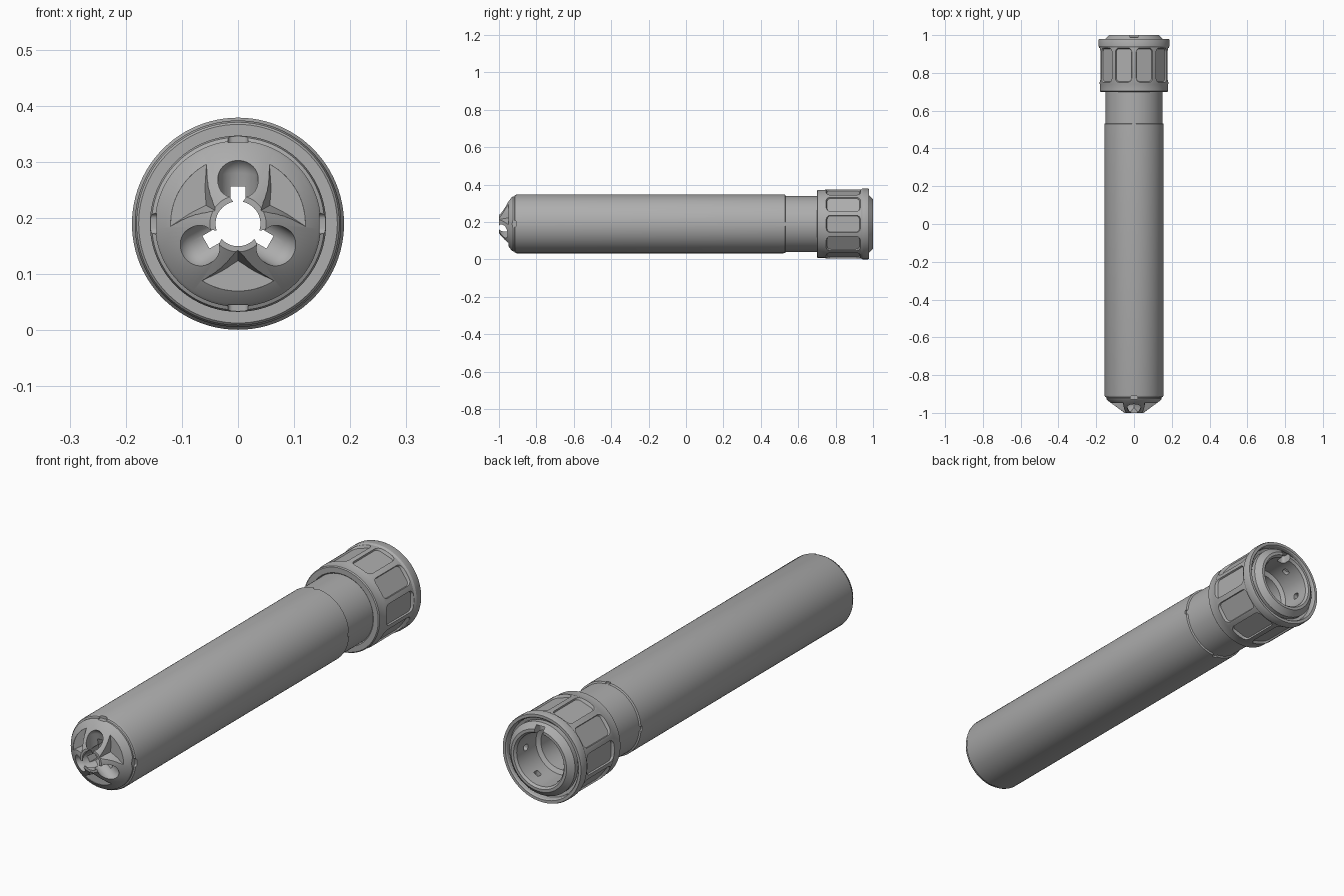
import bpy, bmesh
from math import sin, cos, pi, radians
from mathutils import Matrix, Vector

if "Cube" in bpy.data.objects:
    bpy.data.objects.remove(bpy.data.objects["Cube"])

AXIS = 0.19   # height of the long axis
SEG = 96

grey = bpy.data.materials.new("metal grey")
grey.use_nodes = True
colour = (0.42, 0.42, 0.42, 1)
grey.diffuse_color = colour
grey.node_tree.nodes["Principled BSDF"].inputs["Base Color"].default_value = colour


def radial(degrees):
    """Frame on the axis whose local z points outward, measured from the top."""
    return Matrix.Translation((0, 0, AXIS)) @ Matrix.Rotation(radians(degrees), 4, 'Y')


def finish(name, bm):
    bmesh.ops.recalc_face_normals(bm, faces=bm.faces)
    mesh = bpy.data.meshes.new(name)
    bm.to_mesh(mesh)
    bm.free()
    obj = bpy.data.objects.new(name, mesh)
    bpy.context.collection.objects.link(obj)
    return obj


def lathe(name, profile):
    """Revolve a closed (radius, y) profile around the long axis."""
    bm = bmesh.new()
    rings = []
    for i in range(SEG):
        a = 2 * pi * i / SEG
        rings.append([bm.verts.new((r * sin(a), y, AXIS + r * cos(a))) for r, y in profile])
    n = len(profile)
    for i in range(SEG):
        p, q = rings[i], rings[(i + 1) % SEG]
        for j in range(n):
            k = (j + 1) % n
            bm.faces.new((p[j], p[k], q[k], q[j]))
    return finish(name, bm)


def loft(name, low, high, matrix):
    """Solid between two matching outlines."""
    bm = bmesh.new()
    a = [bm.verts.new(matrix @ Vector(p)) for p in low]
    b = [bm.verts.new(matrix @ Vector(p)) for p in high]
    bm.faces.new(a)
    bm.faces.new(b)
    for i in range(len(a)):
        j = (i + 1) % len(a)
        bm.faces.new((a[i], a[j], b[j], b[i]))
    return finish(name, bm)


def rounded_rect(hx, y0, y1, corner, z):
    pts = []
    centres = ((hx - corner, y1 - corner), (corner - hx, y1 - corner),
               (corner - hx, y0 + corner), (hx - corner, y0 + corner))
    for q, (cx, cy) in enumerate(centres):
        for s in range(6):
            a = (q + s / 5) * pi / 2
            pts.append((cx + corner * cos(a), cy + corner * sin(a), z))
    return pts


def block(name, hx, y0, y1, z0, z1, angle):
    corner = min(hx, (y1 - y0) / 2) * 0.6
    return loft(name, rounded_rect(hx, y0, y1, corner, z0),
                rounded_rect(hx, y0, y1, corner, z1), radial(angle))


def petal(tip, half, outer, y):
    """Pocket outline: outer arc and two hollowed sides meeting near the axis."""
    end = Vector((outer * sin(half), outer * cos(half)))
    start = Vector((0, tip))
    arc = [(outer * sin(half * t / 8), y, outer * cos(half * t / 8)) for t in range(-8, 9)]
    side = []
    for t in range(1, 7):
        f = t / 6
        p = end.lerp(start, f)
        side.append((p.x * (1 - 0.25 * sin(pi * f) * f), y, p.y))
    left = [(-x, yy, z) for x, yy, z in reversed(side[:-1])]
    return arc + side + left


def groove(name, angle):
    """Capsule sinking toward the axis."""
    bm = bmesh.new()
    bmesh.ops.create_uvsphere(bm, u_segments=32, v_segments=20, radius=0.036)
    for v in bm.verts:
        if v.co.z < -0.0001:
            v.co.z -= 0.062
    bm.transform(radial(angle) @ Matrix.Translation((0, -0.974, 0.083))
                 @ Matrix.Rotation(radians(12), 4, 'X'))
    return finish(name, bm)


def carve(obj, cutters):
    for c in cutters:
        c.hide_render = True
        m = obj.modifiers.new("cut", 'BOOLEAN')
        m.operation = 'DIFFERENCE'
        m.solver = 'EXACT'
        m.object = c
    bpy.context.view_layer.update()
    graph = bpy.context.evaluated_depsgraph_get()
    mesh = bpy.data.meshes.new_from_object(obj.evaluated_get(graph))
    obj.modifiers.clear()
    obj.data = mesh
    for c in cutters:
        bpy.data.objects.remove(c)


def shade(obj):
    obj.data.materials.clear()
    obj.data.materials.append(grey)
    bpy.ops.object.select_all(action='DESELECT')
    obj.select_set(True)
    bpy.context.view_layer.objects.active = obj
    bpy.ops.object.shade_smooth_by_angle(angle=radians(28))


# Barrel: nose cone, long tube, neck, rear mouth and hollow inside
barrel = lathe("barrel", [
    (0.04, -1.0), (0.05, -1.0), (0.143, -0.932), (0.148, -0.925), (0.148, -0.918),
    (0.154, -0.915), (0.157, -0.905), (0.157, 0.53), (0.15, 0.533), (0.15, 0.952),
    (0.156, 0.957), (0.156, 0.977), (0.132, 1.0), (0.12, 1.0), (0.112, 0.99),
    (0.112, 0.86), (0.095, 0.85), (0.095, -0.88), (0.04, -0.89)])

cuts = []
for k in range(3):
    # Three grooves with vents, and three pockets between them
    cuts.append(groove("groove_cutter", 120 * k))
    cuts.append(block("vent_cutter", 0.013, -0.96, -0.86, 0.02, 0.066, 120 * k))
    cuts.append(loft("pocket_cutter", petal(0.066, 0.56, 0.12, -0.947),
                     petal(0.04, 0.64, 0.124, -1.02), radial(60 + 120 * k)))
for k in range(4):
    # Small notches at both ends of the tube
    cuts.append(block("front_notch_cutter", 0.018, -0.94, -0.908, 0.145, 0.17, 90 * k))
    cuts.append(block("rear_notch_cutter", 0.01, 0.522, 0.545, 0.15, 0.17, 90 * k))
for k in range(6):
    # Detent holes inside the mouth
    cuts.append(block("detent_cutter", 0.013, 0.915, 0.941, 0.09, 0.13, 30 + 60 * k))
cuts.append(block("key_slot_cutter", 0.02, 0.955, 1.02, 0.1, 0.145, 0))
carve(barrel, cuts)
shade(barrel)

# Grip collar with ten recessed panels
collar = lathe("grip_collar", [
    (0.149, 0.705), (0.154, 0.70), (0.177, 0.70), (0.181, 0.704), (0.181, 0.74),
    (0.184, 0.748), (0.184, 0.935), (0.189, 0.943), (0.189, 0.972), (0.186, 0.979),
    (0.174, 0.979), (0.170, 0.974), (0.168, 0.955), (0.149, 0.95)])
panels = [loft("panel_cutter", rounded_rect(0.043, 0.755, 0.927, 0.018, 0.1715),
               rounded_rect(0.05, 0.747, 0.935, 0.024, 0.188), radial(18 + 36 * k))
          for k in range(10)]
carve(collar, panels)
shade(collar)
